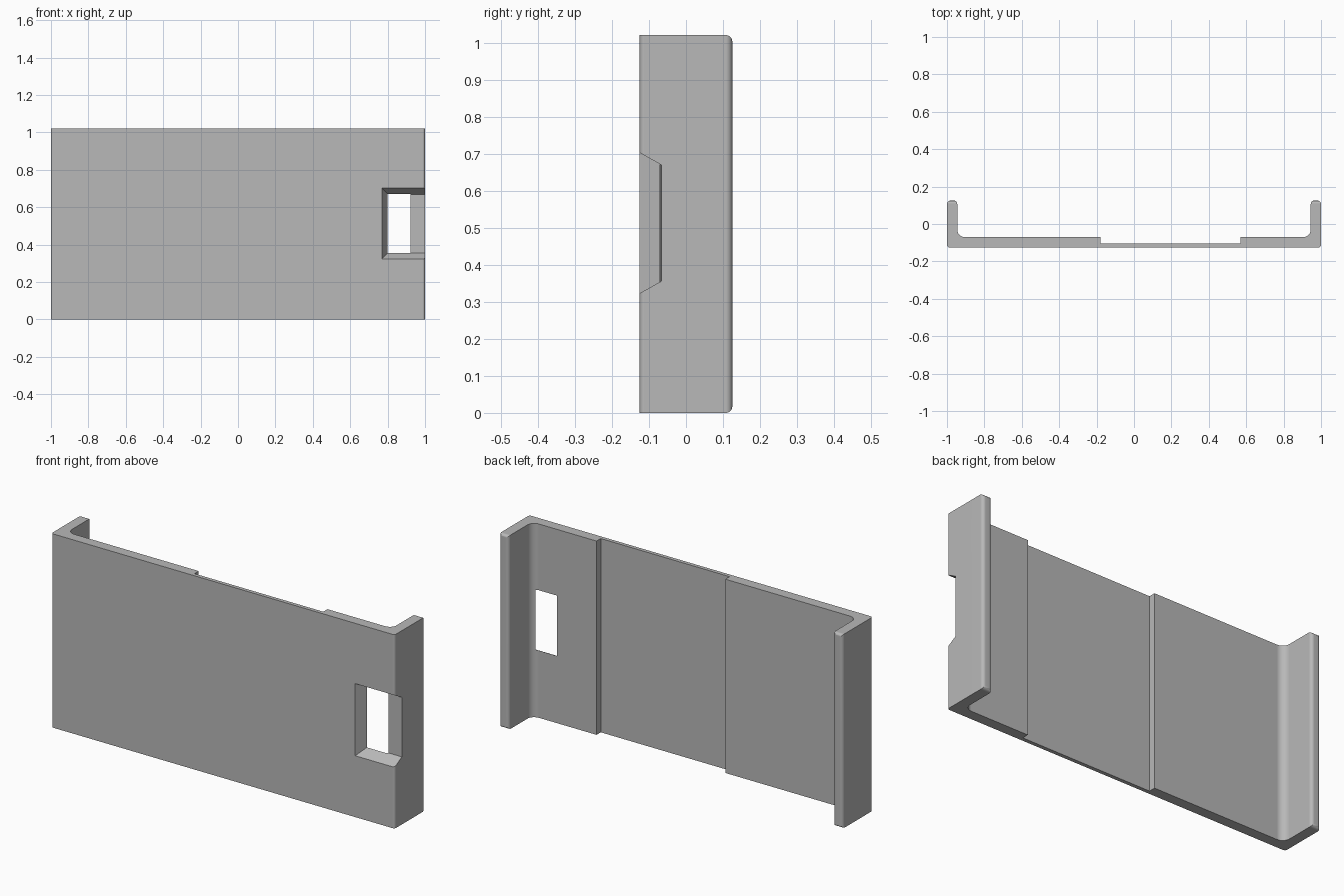
import bpy
import bmesh
from math import radians

default = bpy.data.objects.get("Cube")
if default:
    bpy.data.objects.remove(default, do_unlink=True)

HEIGHT = 1.02
FRONT, BACK = -0.125, 0.125
FLOOR = -0.07          # inner face of the plate
CHANNEL = -0.105       # thinned middle of the plate
WALL = 0.945           # inner face of the side walls

grey = bpy.data.materials.new("plain grey")
grey.use_nodes = True
colour = (0.48, 0.48, 0.48, 1)
grey.diffuse_color = colour
grey.node_tree.nodes["Principled BSDF"].inputs["Base Color"].default_value = colour


def make_object(name, bm):
    bmesh.ops.recalc_face_normals(bm, faces=bm.faces)
    mesh = bpy.data.meshes.new(name)
    bm.to_mesh(mesh)
    bm.free()
    mesh.materials.append(grey)
    obj = bpy.data.objects.new(name, mesh)
    bpy.context.collection.objects.link(obj)
    return obj


def round_edges(bm, test, radius, segments):
    edges = [e for e in bm.edges if all(test(v.co) for v in e.verts)]
    bmesh.ops.bevel(bm, geom=edges, offset=radius, segments=segments,
                    profile=0.5, affect='EDGES', clamp_overlap=True)


def near(a, b):
    return abs(a - b) < 1e-4


# Channel-shaped bracket: plan outline raised to full height
outline = [(-1, FRONT), (1, FRONT), (1, BACK), (WALL, BACK), (WALL, FLOOR),
           (0.57, FLOOR), (0.57, CHANNEL), (-0.18, CHANNEL), (-0.18, FLOOR),
           (-WALL, FLOOR), (-WALL, BACK), (-1, BACK)]
bm = bmesh.new()
base = bm.faces.new([bm.verts.new((x, y, 0)) for x, y in outline])
raised = bmesh.ops.extrude_face_region(bm, geom=[base])["geom"]
bmesh.ops.translate(bm, vec=(0, 0, HEIGHT),
                    verts=[v for v in raised if isinstance(v, bmesh.types.BMVert)])
bmesh.ops.recalc_face_normals(bm, faces=bm.faces)

# Inner fillets, outer corners and rounded wall rims
for side in (-1, 1):
    round_edges(bm, lambda c: near(c.x, side * WALL) and near(c.y, FLOOR), 0.04, 8)
    round_edges(bm, lambda c: near(c.x, side) and near(c.y, FRONT), 0.013, 4)
    round_edges(bm, lambda c: near(c.y, BACK) and c.x * side > 0, 0.017, 5)
bracket = make_object("bracket", bm)

# Tapered cutter for the window that runs out through the left wall
bm = bmesh.new()
rings = []
for y, x, low, high in ((-0.184, 0.738, 0.29, 0.736), (-0.066, 0.802, 0.356, 0.669)):
    rings.append([bm.verts.new((px, y, pz)) for px, pz in
                  ((x, low), (1.2, low), (1.2, high), (x, high))])
for ring in rings:
    bm.faces.new(ring)
for i in range(4):
    j = (i + 1) % 4
    bm.faces.new((rings[0][i], rings[0][j], rings[1][j], rings[1][i]))
cutter = make_object("window_cutter", bm)
cutter.hide_render = True

# Cut the window, then shade the rounded edges smoothly
bpy.ops.object.select_all(action='DESELECT')
bracket.select_set(True)
bpy.context.view_layer.objects.active = bracket
cut = bracket.modifiers.new("window", 'BOOLEAN')
cut.operation = 'DIFFERENCE'
cut.solver = 'EXACT'
cut.object = cutter
bpy.ops.object.modifier_apply(modifier=cut.name)
bpy.data.objects.remove(cutter, do_unlink=True)
bpy.ops.object.shade_smooth_by_angle(angle=radians(25))
weighted = bracket.modifiers.new("flat faces", 'WEIGHTED_NORMAL')
weighted.keep_sharp = True
